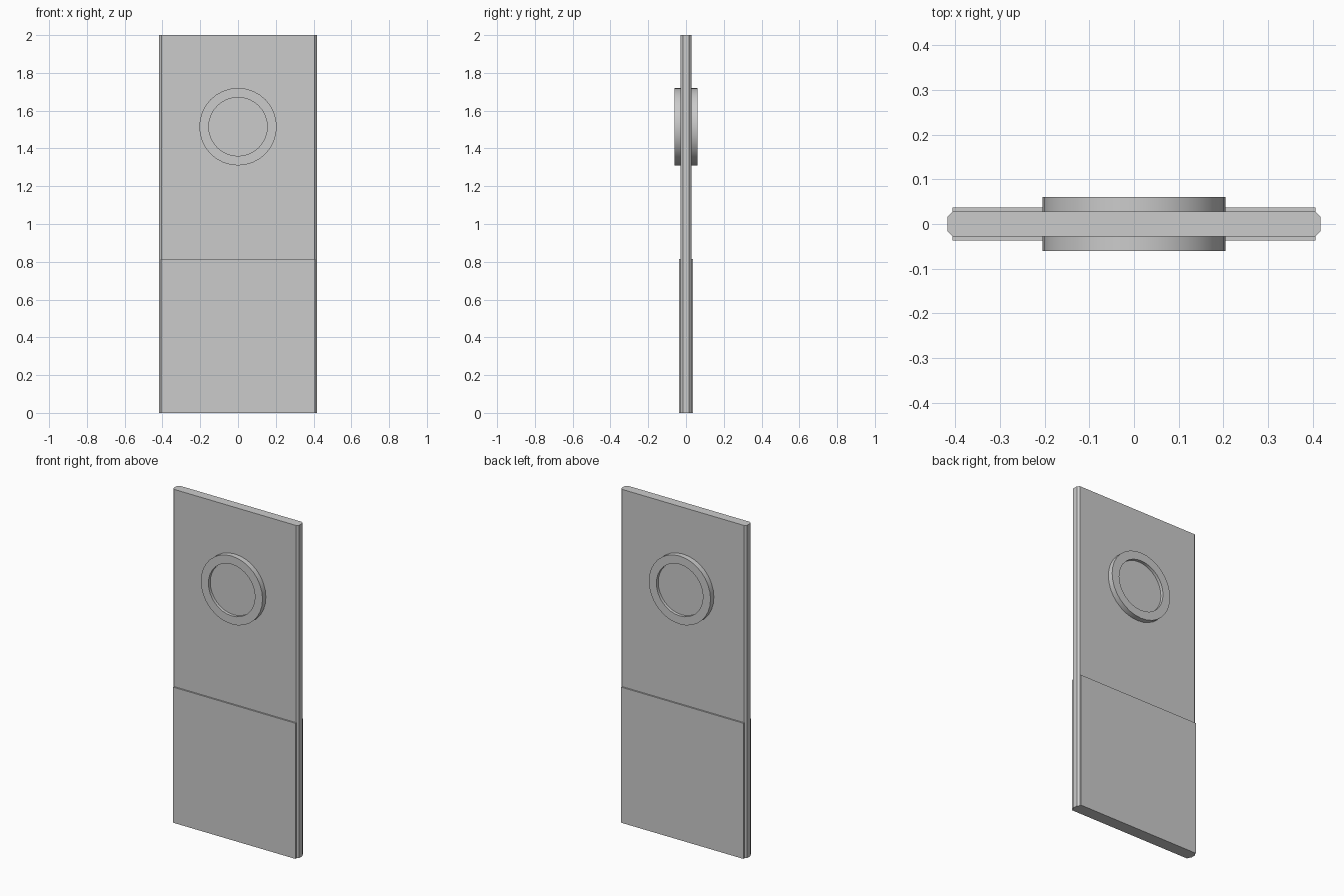
import bpy, bmesh, math

if "Cube" in bpy.data.objects:
    bpy.data.objects.remove(bpy.data.objects["Cube"])

W, H, T, C = 0.418, 2.0, 0.028, 0.012   # half width, height, half thickness, edge chamfer
RING_Z = 1.515


def make_object(name, bm):
    bmesh.ops.recalc_face_normals(bm, faces=bm.faces)
    mesh = bpy.data.meshes.new(name)
    bm.to_mesh(mesh)
    bm.free()
    obj = bpy.data.objects.new(name, mesh)
    bpy.context.collection.objects.link(obj)
    return obj


def extrude_profile(name, points, height):
    """Extrude an xy outline upward from the ground."""
    bm = bmesh.new()
    face = bm.faces.new([bm.verts.new((x, y, 0)) for x, y in points])
    out = bmesh.ops.extrude_face_region(bm, geom=[face])
    verts = [v for v in out["geom"] if isinstance(v, bmesh.types.BMVert)]
    bmesh.ops.translate(bm, verts=verts, vec=(0, 0, height))
    return make_object(name, bm)


def lathe_y(name, profile, sides=32):
    """Spin an (radius, y) outline around the window axis."""
    bm = bmesh.new()
    verts = [bm.verts.new((r, y, RING_Z)) for r, y in profile]
    edges = [bm.edges.new((a, b)) for a, b in zip(verts, verts[1:] + verts[:1])]
    bmesh.ops.spin(bm, geom=verts + edges, cent=(0, 0, RING_Z), axis=(0, 1, 0),
                   angle=math.tau, steps=sides, use_duplicate=False)
    bmesh.ops.remove_doubles(bm, verts=bm.verts, dist=1e-5)
    obj = make_object(name, bm)
    bpy.ops.object.select_all(action="DESELECT")
    obj.select_set(True)
    bpy.context.view_layer.objects.active = obj
    bpy.ops.object.shade_smooth_by_angle(angle=math.radians(30))
    return obj


# Door slab with chamfered long edges
extrude_profile("door_slab", [
    (-W, -T + C), (-W + C, -T), (W - C, -T), (W, -T + C),
    (W, T - C), (W - C, T), (-W + C, T), (-W, T - C)], H)

# Kick plates on both faces
for side, name in ((-1, "kick_plate_front"), (1, "kick_plate_back")):
    ya, yb = side * T, side * 0.037
    extrude_profile(name, [(-0.407, ya), (0.407, ya), (0.407, yb), (-0.407, yb)], 0.815)

# Round window frame and recessed pane, both faces
for side, end in ((-1, "front"), (1, "back")):
    lathe_y("window_frame_" + end, [
        (0.155, side * 0.02), (0.205, side * 0.02),
        (0.205, side * 0.06), (0.155, side * 0.06)])
    bm = bmesh.new()
    bmesh.ops.create_circle(bm, cap_ends=True, radius=0.155, segments=32)
    for v in bm.verts:
        v.co = (v.co.x, side * 0.042, RING_Z + v.co.y)
    if bm.faces[:] :
        bm.normal_update()
    pane = make_object("window_pane_" + end, bm)
    if pane.data.polygons[0].normal.y * side < 0:
        pane.data.flip_normals()
